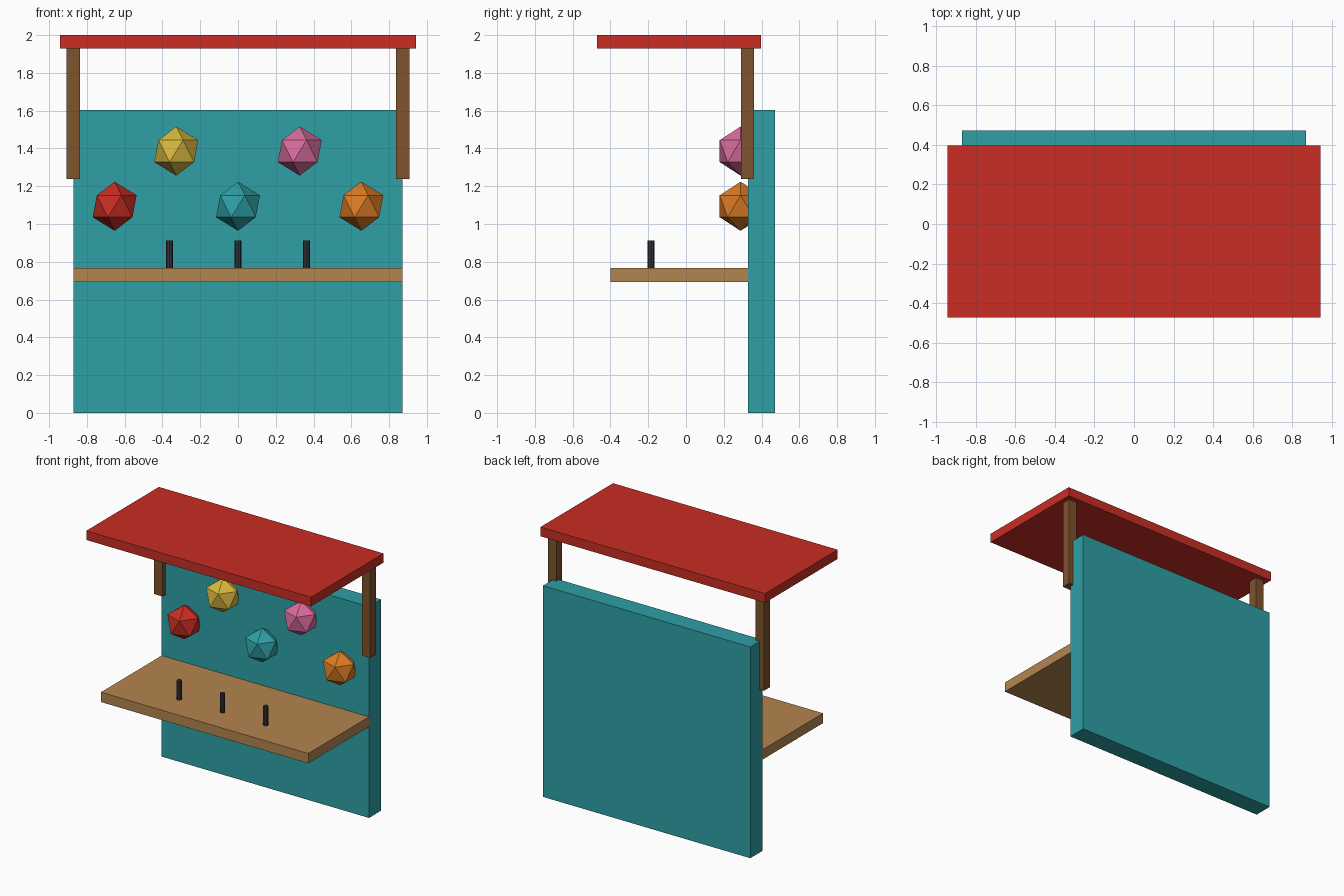
import bpy

if "Cube" in bpy.data.objects:
    bpy.data.objects.remove(bpy.data.objects["Cube"])


def material(name, r, g, b):
    """Flat colour from 0-255 sRGB values, stored as linear."""
    def lin(c):
        c /= 255
        return c / 12.92 if c <= 0.04045 else ((c + 0.055) / 1.055) ** 2.4
    m = bpy.data.materials.new(name)
    m.diffuse_color = (lin(r), lin(g), lin(b), 1)
    m.use_nodes = True
    m.node_tree.nodes["Principled BSDF"].inputs["Base Color"].default_value = m.diffuse_color
    return m


red = material("red", 200, 45, 36)
teal = material("teal", 46, 160, 165)
light_wood = material("light wood", 180, 133, 80)
dark_wood = material("dark wood", 126, 83, 46)
charcoal = material("charcoal", 52, 52, 58)
yellow = material("yellow", 216, 184, 62)
pink = material("pink", 218, 108, 158)
orange = material("orange", 220, 124, 36)


def finish(name, mat):
    ob = bpy.context.object
    ob.name = ob.data.name = name
    ob.data.materials.append(mat)
    return ob


def box(name, mat, x, y, z):
    """Box from (min, max) ranges."""
    rng = (x, y, z)
    bpy.ops.mesh.primitive_cube_add(size=1, location=[(a + b) / 2 for a, b in rng])
    ob = finish(name, mat)
    ob.scale = [b - a for a, b in rng]
    bpy.ops.object.transform_apply(location=False, rotation=False, scale=True)
    return ob


# Back wall, counter and roof
box("back_wall", teal, (-0.87, 0.87), (0.328, 0.472), (0, 1.603))
box("counter", light_wood, (-0.87, 0.87), (-0.40, 0.328), (0.692, 0.767))
box("roof", red, (-0.943, 0.943), (-0.472, 0.398), (1.93, 2.0))

# Roof posts
for side, x in (("left", -0.872), ("right", 0.872)):
    box(side + "_roof_post", dark_wood, (x - 0.035, x + 0.035), (0.29, 0.36), (1.238, 1.93))

# Pegs standing on the counter
for i, x in enumerate((-0.363, 0, 0.363)):
    bpy.ops.mesh.primitive_cylinder_add(vertices=8, radius=0.0182, depth=0.145,
                                        location=(x, -0.185, 0.8395))
    finish(f"counter_peg_{i + 1}", charcoal)

# Faceted balloons on the wall
for name, mat, x, z in (("red", red, -0.653, 1.094), ("yellow", yellow, -0.327, 1.386),
                        ("teal", teal, 0, 1.094), ("pink", pink, 0.327, 1.386),
                        ("orange", orange, 0.653, 1.094)):
    bpy.ops.mesh.primitive_ico_sphere_add(subdivisions=1, radius=0.13, location=(x, 0.289, z))
    finish(name + "_balloon", mat)
